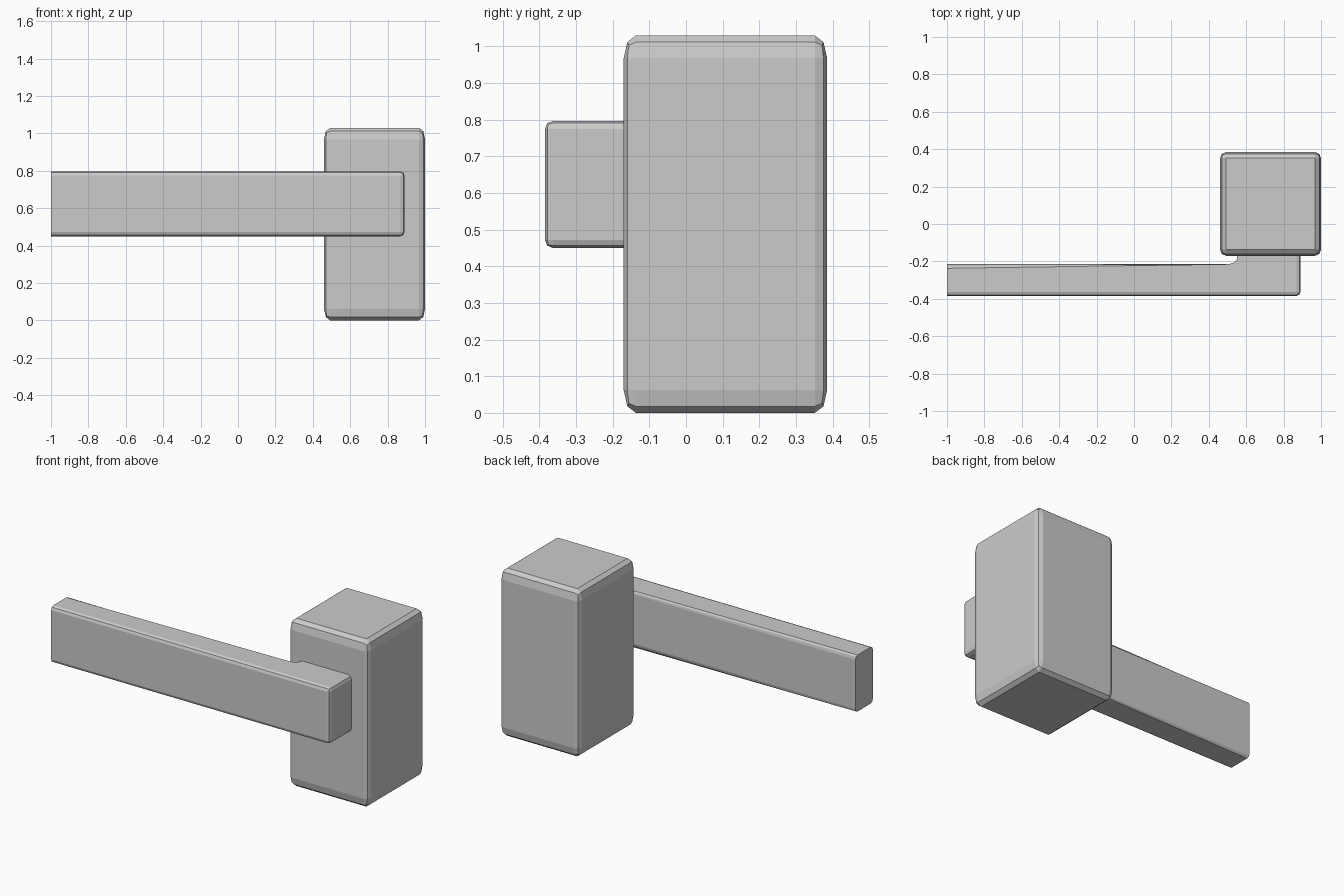
import bpy, bmesh

if "Cube" in bpy.data.objects:
    bpy.data.objects.remove(bpy.data.objects["Cube"])


def add_object(name, bm):
    bmesh.ops.recalc_face_normals(bm, faces=bm.faces)
    mesh = bpy.data.meshes.new(name)
    bm.to_mesh(mesh)
    bm.free()
    obj = bpy.data.objects.new(name, mesh)
    bpy.context.collection.objects.link(obj)
    return obj


def bevel(bm, edges, width):
    bmesh.ops.bevel(bm, geom=edges, offset=width, offset_type='OFFSET',
                    segments=2, profile=0.5, affect='EDGES')


# Upright block: bevelled unit cube, stretched so the bevel is taller than wide
bm = bmesh.new()
bmesh.ops.create_cube(bm, size=1)
bevel(bm, bm.edges[:], 0.06)
bmesh.ops.scale(bm, vec=(0.54, 0.555, 1.03), verts=bm.verts)
bmesh.ops.translate(bm, vec=(0.73, 0.1075, 0.515), verts=bm.verts)
add_object("base_block", bm)

# Lever: L-shaped plan with a rounded inner corner, extruded upwards
plan = [(-1, -0.385), (0.89, -0.385), (0.89, -0.14), (0.55, -0.14),
        (0.55, -0.19), (0.538, -0.205), (0.505, -0.215), (-1, -0.215)]
bm = bmesh.new()
face = bm.faces.new([bm.verts.new((x, y, 0.45)) for x, y in plan])
top = bmesh.ops.extrude_face_region(bm, geom=[face])["geom"]
bmesh.ops.translate(bm, vec=(0, 0, 0.347),
                    verts=[v for v in top if isinstance(v, bmesh.types.BMVert)])


# Soften the long outer edges and the two right-hand front edges; the free end stays square
def is_outer(e):
    a, b = e.verts[0].co, e.verts[1].co
    long_edge = abs(a.x - b.x) > 1
    right_side = min(a.x, b.x) > 0.88 and min(a.y, b.y) < -0.38
    return long_edge or right_side


bm.normal_update()
bevel(bm, [e for e in bm.edges if is_outer(e)], 0.022)
add_object("lever", bm)
